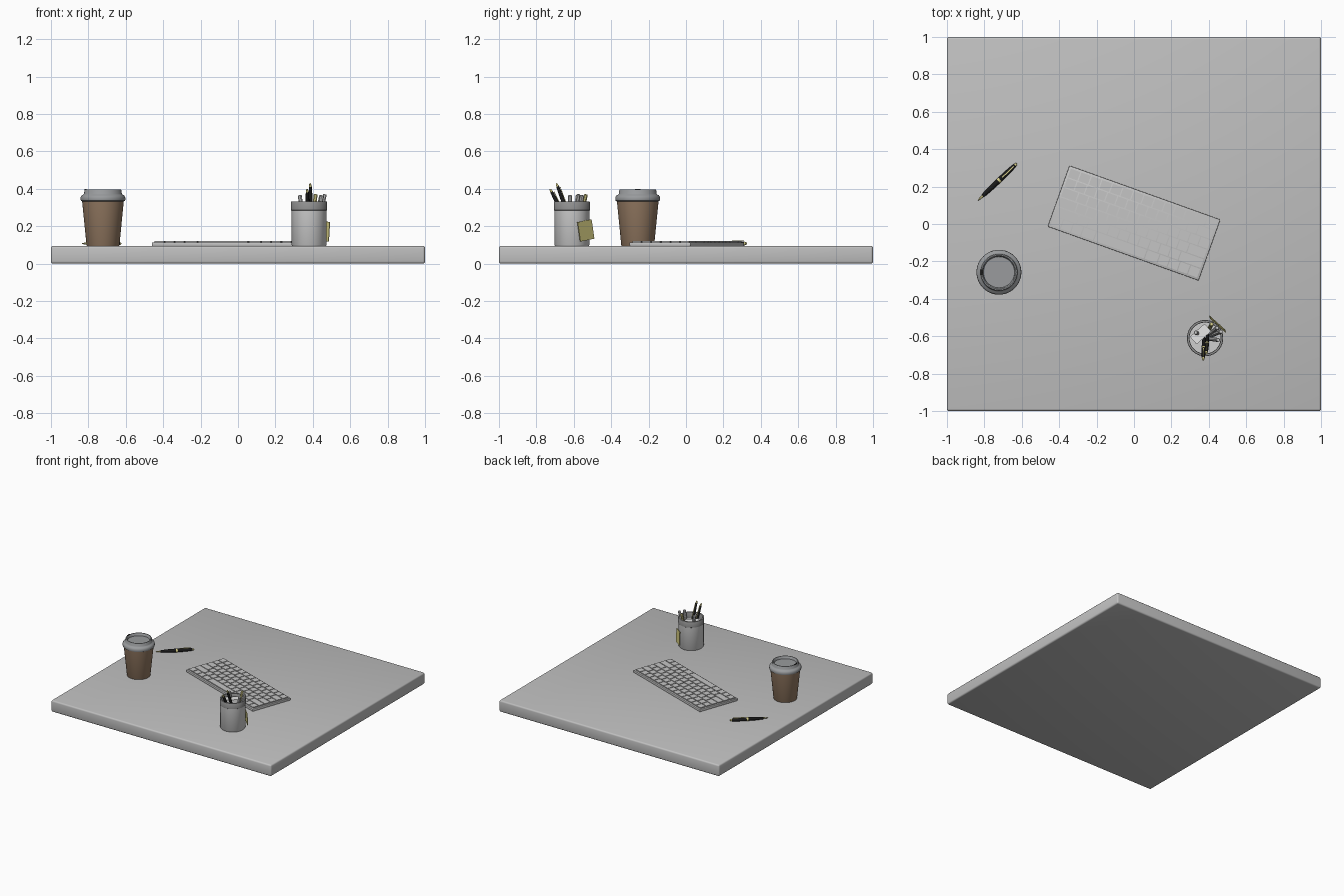
import bpy, bmesh, math
from mathutils import Matrix, Vector

cube = bpy.data.objects.get("Cube")
if cube:
    bpy.data.objects.remove(cube, do_unlink=True)


def material(name, rgb, rough=0.6):
    m = bpy.data.materials.new(name)
    m.use_nodes = True
    m.diffuse_color = (*rgb, 1)
    bsdf = m.node_tree.nodes["Principled BSDF"]
    bsdf.inputs["Base Color"].default_value = (*rgb, 1)
    bsdf.inputs["Roughness"].default_value = rough
    return m


DESK = material("desk grey", (0.53, 0.53, 0.53))
KEYS = material("key grey", (0.56, 0.56, 0.56))
LID = material("lid grey", (0.32, 0.33, 0.34))
CARD = material("cardboard brown", (0.29, 0.19, 0.12))
HOLDER = material("holder grey", (0.62, 0.62, 0.62))
COLLAR = material("collar grey", (0.28, 0.28, 0.28))
WHITE = material("paper white", (0.86, 0.86, 0.86))
NOTE = material("note yellow", (0.68, 0.62, 0.23))
GOLD = material("pale gold", (0.66, 0.6, 0.24))
BLACK = material("ink black", (0.01, 0.01, 0.01))


def finish(bm, name, mats, matrix=None, smooth=True):
    """Turn a bmesh into a placed object."""
    bmesh.ops.recalc_face_normals(bm, faces=bm.faces[:])
    me = bpy.data.meshes.new(name)
    bm.to_mesh(me)
    bm.free()
    ob = bpy.data.objects.new(name, me)
    for m in mats:
        me.materials.append(m)
    bpy.context.collection.objects.link(ob)
    if matrix:
        ob.matrix_world = matrix
    if smooth:
        bpy.ops.object.select_all(action='DESELECT')
        ob.select_set(True)
        bpy.context.view_layer.objects.active = ob
        bpy.ops.object.shade_smooth_by_angle(angle=math.radians(35))
    return ob


def lathe(name, profile, mats, matrix, steps=40, rule=None):
    """Spin a (radius, height) profile about z; rule picks a material by height."""
    bm = bmesh.new()
    verts = [bm.verts.new((r, 0, z)) for r, z in profile]
    edges = [bm.edges.new(pair) for pair in zip(verts, verts[1:])]
    bmesh.ops.spin(bm, geom=verts + edges, cent=(0, 0, 0), axis=(0, 0, 1),
                   angle=2 * math.pi, steps=steps, use_duplicate=False)
    bmesh.ops.remove_doubles(bm, verts=bm.verts[:], dist=1e-5)
    if rule:
        for f in bm.faces:
            f.material_index = rule(f.calc_center_median().z)
    return finish(bm, name, mats, matrix)


def box(name, size, mat, matrix, bevel=0.0, segments=2):
    bm = bmesh.new()
    bmesh.ops.create_cube(bm, size=1, matrix=Matrix.Diagonal((*size, 1)))
    if bevel:
        bmesh.ops.bevel(bm, geom=bm.edges[:], offset=bevel, segments=segments,
                        affect='EDGES', profile=0.5)
    return finish(bm, name, [mat], matrix)


def along(start, end):
    """Matrix placing local z along the line from start to end."""
    start, end = Vector(start), Vector(end)
    turn = (end - start).to_track_quat('Z', 'Y').to_matrix().to_4x4()
    return Matrix.Translation(start) @ turn, (end - start).length


def pen(name, start, end, r):
    """Tapered black pen with gold nib, band and cap end."""
    matrix, n = along(start, end)
    shape = [(0, 0), (0.2, 0.01), (0.45, 0.12), (0.7, 0.14), (0.9, 0.3), (1, 0.52),
             (1.06, 0.525), (1.06, 0.56), (1, 0.565), (0.9, 0.8), (0.7, 0.94),
             (0.6, 0.95), (0.45, 0.99), (0, 1)]
    gold = lambda z: int(z < 0.12 * n or 0.52 * n < z < 0.565 * n or z > 0.945 * n)
    lathe(name, [(a * r, b * n) for a, b in shape], [BLACK, GOLD], matrix, 20, gold)
    clip = matrix @ Matrix.Translation((0, r * 1.05, n * 0.77))
    box(name + "_clip", (r * 0.4, r * 0.3, n * 0.3), GOLD, clip)


def stick(name, start, end, r, mat, sides=6):
    matrix, n = along(start, end)
    lathe(name, [(0, 0), (r, 0), (r, n - r * 0.3), (r * 0.75, n), (0, n)],
          [mat], matrix, sides)


# Desk slab
TOP = 0.094
box("desk_slab", (2, 2, TOP), DESK, Matrix.Translation((0, 0, TOP / 2)), 0.012, 3)

# Coffee cup
at_cup = Matrix.Translation((-0.722, -0.258, 0))
lathe("cup_body", [(0, TOP), (0.086, TOP), (0.088, 0.098), (0.112, 0.34), (0, 0.34)],
      [CARD], at_cup, 48)
lathe("cup_lid", [(0.112, 0.333), (0.118, 0.336), (0.12, 0.343), (0.119, 0.356),
                  (0.113, 0.365), (0.104, 0.369), (0.101, 0.373), (0.099, 0.391),
                  (0.096, 0.396), (0.09, 0.396), (0.086, 0.392), (0.083, 0.376),
                  (0, 0.376)], [LID], at_cup, 48)
box("cup_sip_hole", (0.01, 0.03, 0.003), BLACK,
    at_cup @ Matrix.Translation((-0.093, 0, 0.396)))

# Keyboard base
board = Matrix.Translation((0, 0.005, TOP)) @ Matrix.Rotation(math.radians(-19.7), 4, 'Z')
LENGTH, DEPTH = 0.857, 0.346
box("keyboard_base", (LENGTH, DEPTH, 0.019), KEYS,
    board @ Matrix.Translation((0, 0, 0.0095)), 0.003, 2)

# Keyboard keys, each row listed as relative key widths from front to back
rows = [[1, 1, 1, 1.25, 5, 1.25, 1, 1, 1, 1],
        [2.25] + [1] * 10 + [2.25],
        [1.75] + [1] * 11 + [1.75],
        [1.5] + [1] * 12 + [1],
        [1] * 13 + [1.5],
        [1] * 14]
bm = bmesh.new()
pitch, gap = (DEPTH - 0.02) / len(rows), 0.006
for i, widths in enumerate(rows):
    unit = (LENGTH - 0.02) / sum(widths)
    x = -(LENGTH - 0.02) / 2
    y = -DEPTH / 2 + 0.01 + pitch * (i + 0.5)
    for w in widths:
        place = Matrix.Translation((x + w * unit / 2, y, 0.022))
        bmesh.ops.create_cube(bm, size=1, matrix=place @ Matrix.Diagonal(
            (w * unit - gap, pitch - gap, 0.01, 1)))
        x += w * unit
finish(bm, "keyboard_keys", [KEYS], board, smooth=False)

# Loose pen on the desk
pen("loose_pen", (-0.834, 0.126, TOP + 0.013), (-0.626, 0.324, TOP + 0.013), 0.014)

# Pencil holder
CX, CY = 0.38, -0.61
at_holder = Matrix.Translation((CX, CY, 0))
lathe("holder_body", [(0, TOP), (0.09, TOP), (0.094, 0.1), (0.094, 0.325), (0.084, 0.325),
                      (0.084, 0.11), (0, 0.11)], [HOLDER], at_holder, 40)
lathe("holder_collar", [(0.094, 0.284), (0.097, 0.286), (0.097, 0.328), (0.095, 0.331),
                        (0.085, 0.331), (0.083, 0.328), (0.083, 0.284)],
      [COLLAR], at_holder, 40)

# Folded paper standing inside the holder
box("folded_paper", (0.105, 0.054, 0.2), WHITE,
    Matrix.Translation((CX - 0.024, CY + 0.022, 0.215)) @
    Matrix.Rotation(math.radians(42), 4, 'Z'))

# Pens and pencils leaning in the holder
pen("holder_pen_tall", (0.395, -0.58, 0.13), (0.386, -0.693, 0.43), 0.011)
pen("holder_pen_short", (0.375, -0.59, 0.13), (0.37, -0.727, 0.40), 0.011)
tips = [(-0.05, 0.03), (0.035, 0.075), (0.065, 0.055), (0.085, 0.035), (0.07, -0.01)]
for i, (dx, dy) in enumerate(tips):
    stick("pencil_%d" % (i + 1), (CX + dx * 0.3, CY + dy * 0.3, 0.12),
          (CX + dx, CY + dy, 0.365 + 0.005 * (i % 2)), 0.011,
          GOLD if i == 1 else HOLDER, 8)

# Sticky note on the holder side
facing = math.radians(48)
box("sticky_note", (0.004, 0.112, 0.105), NOTE,
    Matrix.Translation((CX + 0.1 * math.cos(facing), CY + 0.1 * math.sin(facing), 0.177)) @
    Matrix.Rotation(facing, 4, 'Z') @ Matrix.Rotation(math.radians(8), 4, 'X') @
    Matrix.Rotation(math.radians(-4), 4, 'Y'))
